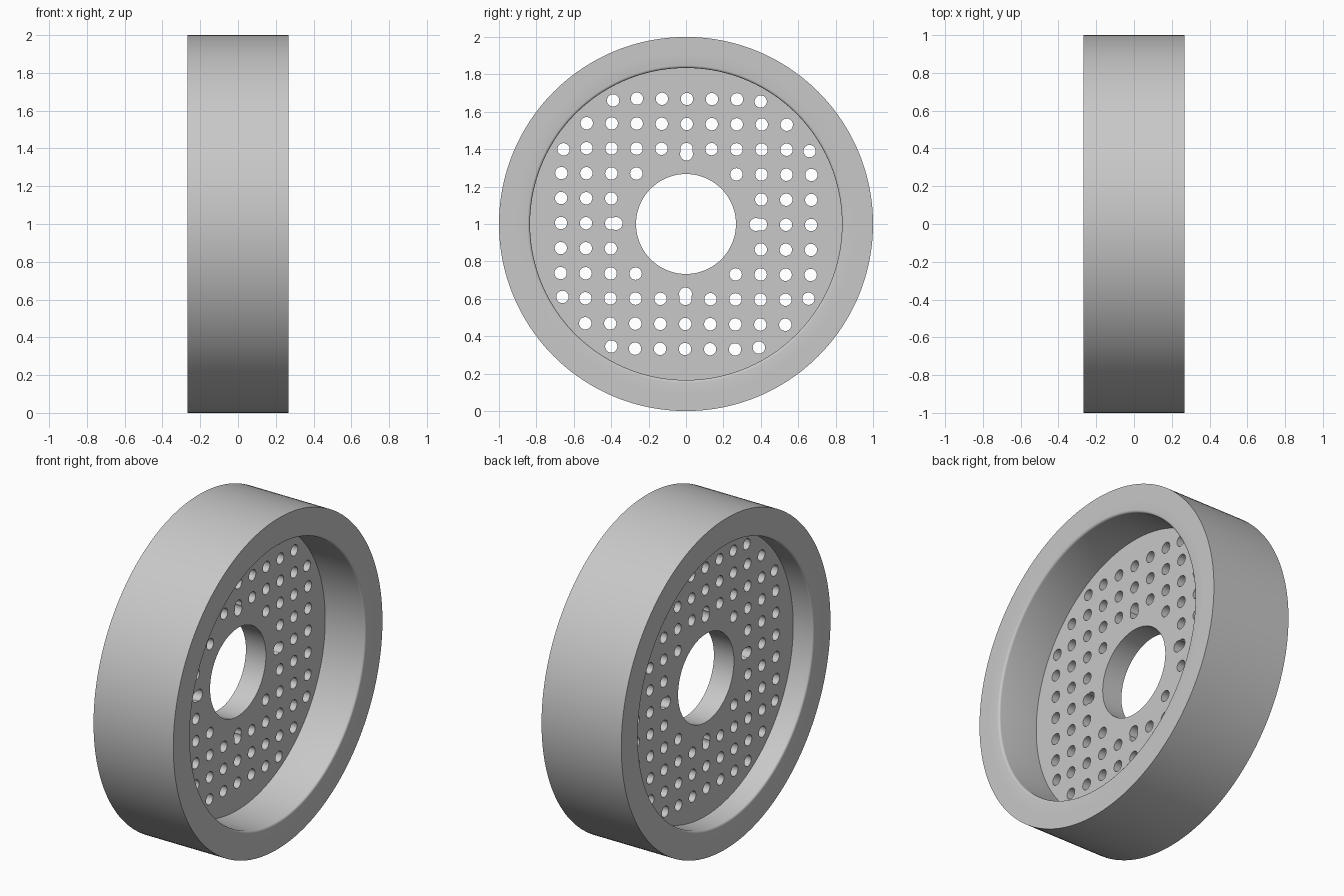
import bpy, bmesh
from math import sin, cos, pi, hypot
from mathutils import Matrix, Vector

cube = bpy.data.objects.get("Cube")
if cube:
    bpy.data.objects.remove(cube, do_unlink=True)

HALF = 0.267            # half of the wheel width
SEGMENTS = 192
PITCH = 0.1337          # spacing of the hole grid
TWIST = 0.0075          # slight turn of the hole pattern
CENTRE = Vector((0, 0, 1))

grey = bpy.data.materials.new("light_grey")
grey.use_nodes = True
grey.diffuse_color = (0.58, 0.58, 0.58, 1)
grey.node_tree.nodes["Principled BSDF"].inputs["Base Color"].default_value = grey.diffuse_color


def add_object(name, bm):
    bmesh.ops.recalc_face_normals(bm, faces=bm.faces)
    mesh = bpy.data.meshes.new(name)
    bm.to_mesh(mesh)
    bm.free()
    mesh.materials.append(grey)
    obj = bpy.data.objects.new(name, mesh)
    obj.location = CENTRE
    bpy.context.collection.objects.link(obj)
    return obj


def select(obj):
    bpy.ops.object.select_all(action="DESELECT")
    obj.select_set(True)
    bpy.context.view_layer.objects.active = obj


def smooth(obj):
    select(obj)
    bpy.ops.object.shade_smooth_by_angle(angle=pi / 6)


def lathe(name, profile):
    """Turn a closed (x, radius) profile around the x axis."""
    bm = bmesh.new()
    rings = []
    for s in range(SEGMENTS):
        a = 2 * pi * s / SEGMENTS
        rings.append([bm.verts.new((x, r * cos(a), r * sin(a))) for x, r in profile])
    n = len(profile)
    for s, ring in enumerate(rings):
        nxt = rings[(s + 1) % SEGMENTS]
        for k in range(n):
            bm.faces.new((ring[k], ring[(k + 1) % n], nxt[(k + 1) % n], nxt[k]))
    return add_object(name, bm)


def drill(target, points, radius):
    """Cut round holes through the target along x."""
    bm = bmesh.new()
    for y, z in points:
        pos = Vector((0, y * cos(TWIST) + z * sin(TWIST), z * cos(TWIST) - y * sin(TWIST)))
        bmesh.ops.create_cone(bm, cap_ends=True, segments=24, radius1=radius, radius2=radius,
                              depth=1, matrix=Matrix.Translation(pos) @ Matrix.Rotation(pi / 2, 4, "Y"))
    cutter = add_object("hole_cutter", bm)
    cutter.hide_render = True
    mod = target.modifiers.new("holes", "BOOLEAN")
    mod.operation = "DIFFERENCE"
    mod.solver = "EXACT"
    mod.object = cutter
    select(target)
    bpy.ops.object.modifier_apply(modifier=mod.name)
    bpy.data.objects.remove(cutter, do_unlink=True)


# Outer tread band
tread = lathe("tread_band", [(-HALF, 0.915), (HALF, 0.915), (HALF, 1), (-HALF, 1)])
smooth(tread)

# Inner rim with rounded lips on both sides
WALL, FILLET = 0.834, 0.014
lip = [(HALF - FILLET * (1 - sin(a)), WALL + FILLET * (1 - cos(a)))
       for a in (pi / 8 * k for k in range(5))]
rim = lathe("inner_rim", lip + [(HALF, 0.915), (-HALF, 0.915)] + [(-x, r) for x, r in reversed(lip)])
smooth(rim)

# Off-centre web plate with the large axle bore
plate = lathe("perforated_plate", [(-0.134, 0.267), (0, 0.267), (0, 0.84), (-0.134, 0.84)])

# Square grid of holes, the outermost pulled in from the wall
grid = []
for i in range(-5, 6):
    for j in range(-5, 6):
        if 8 <= i * i + j * j <= 34:
            reach = hypot(i, j) * PITCH
            scale = PITCH * min(1, 0.767 / reach)
            grid.append((i * scale, j * scale))
drill(plate, grid, 0.033)

# Four mounting holes around the bore
drill(plate, [(0.374 * a, 0.374 * b) for a, b in ((1, 0), (-1, 0), (0, 1), (0, -1))], 0.0345)
smooth(plate)
